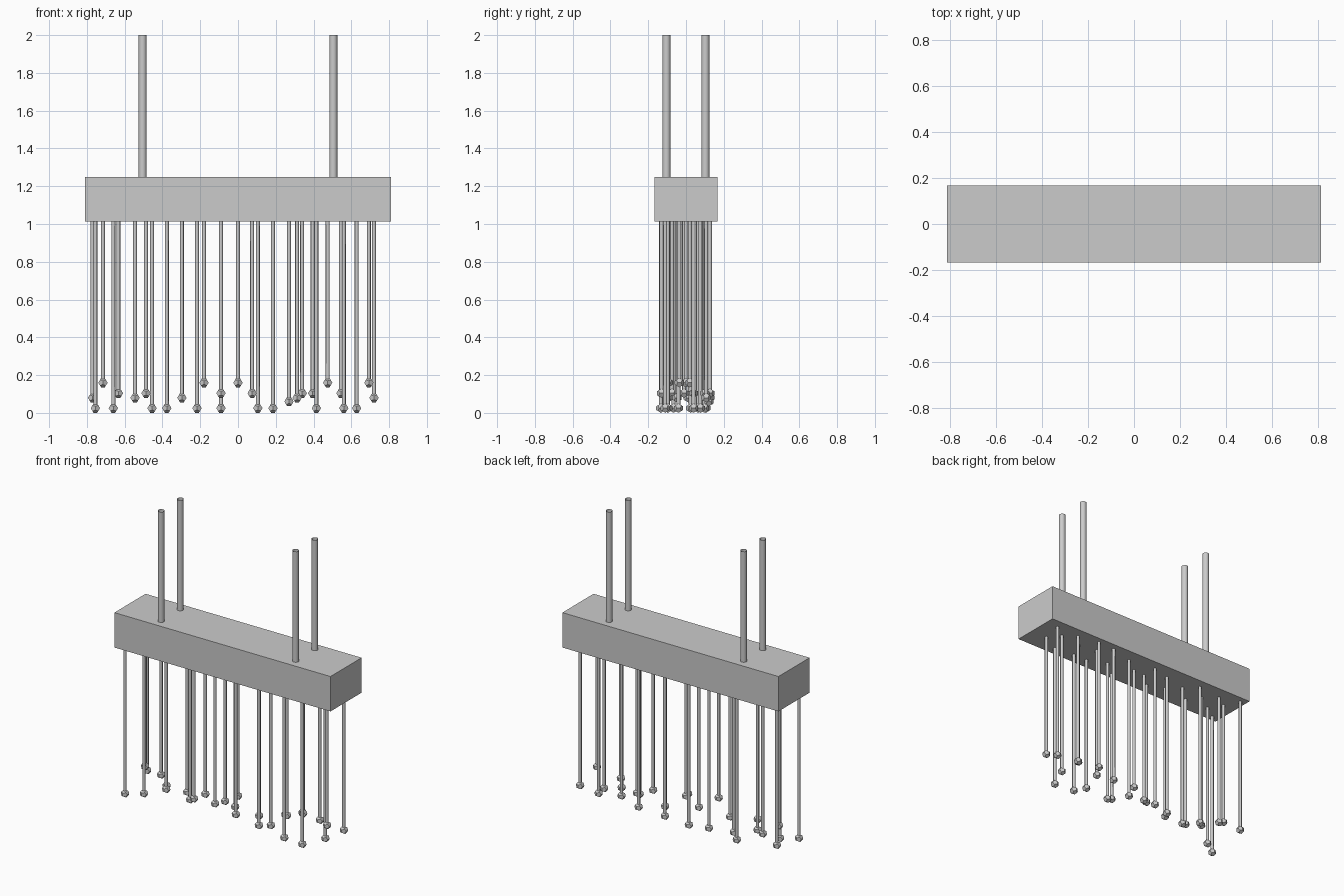
import bpy, bmesh, math
from mathutils import Vector

if "Cube" in bpy.data.objects:
    bpy.data.objects.remove(bpy.data.objects["Cube"])


def finish(bm, name, smooth=False):
    bmesh.ops.recalc_face_normals(bm, faces=bm.faces)
    me = bpy.data.meshes.new(name)
    bm.to_mesh(me)
    bm.free()
    for p in me.polygons:
        p.use_smooth = smooth
    ob = bpy.data.objects.new(name, me)
    bpy.context.collection.objects.link(ob)
    return ob


def tube(name, x, y, z0, z1, r, sides):
    """Open-ended upright cylinder."""
    bm = bmesh.new()
    bmesh.ops.create_cone(bm, cap_ends=False, segments=sides, radius1=r, radius2=r, depth=z1 - z0)
    bmesh.ops.translate(bm, verts=bm.verts, vec=(x, y, (z0 + z1) / 2))
    return finish(bm, name, True)


def bead_mesh(r):
    """Twelve-sided faceted bead with a flat edge at top and bottom."""
    t = (1 + math.sqrt(5)) / 2
    s = 1 / t
    pts = [(a, b, c) for a in (-1, 1) for b in (-1, 1) for c in (-1, 1)]
    for a in (-1, 1):
        for b in (-1, 1):
            pts += [(0, a * t, b * s), (a * s, 0, b * t), (a * t, b * s, 0)]
    bm = bmesh.new()
    for p in pts:
        bm.verts.new(Vector(p) * r / math.sqrt(3))
    bmesh.ops.convex_hull(bm, input=bm.verts)
    bmesh.ops.dissolve_limit(bm, angle_limit=math.radians(5), verts=bm.verts, edges=bm.edges)
    return bm


# Ceiling housing
BOTTOM, TOP = 1.013, 1.25
bm = bmesh.new()
bmesh.ops.create_cube(bm, size=1)
bmesh.ops.scale(bm, verts=bm.verts, vec=(1.622, 0.334, TOP - BOTTOM))
bmesh.ops.translate(bm, verts=bm.verts, vec=(0, 0, (TOP + BOTTOM) / 2))
finish(bm, "housing")

# Four hanging rods
for sx in (-1, 1):
    for sy in (-1, 1):
        tube("hanging_rod", sx * 0.505, sy * 0.103, TOP, 2.0, 0.021, 16)

# Strands grouped by bead height: (x, y) positions
strands = {
    0.025: [(-.755, -.133), (-.66, -.066), (-.455, .105), (-.377, .025), (-.217, .064),
            (-.09, .098), (.105, .076), (.185, -.04), (.415, -.096), (.56, -.11), (.628, .04)],
    0.06: [(.27, .122)],
    0.08: [(-.77, .125), (-.545, .012), (-.297, -.048), (.313, -.095), (.72, .107)],
    0.104: [(-.633, .08), (-.487, -.074), (-.09, -.01), (.075, -.13), (.34, .04),
            (.395, .127), (.545, .1)],
    0.16: [(-.715, .025), (-.18, -.093), (0, 0), (.475, .02), (.693, -.035)],
}
for z, places in strands.items():
    for x, y in places:
        tube("strand", x, y, z, BOTTOM, 0.0105, 8)
        bm = bead_mesh(0.0265)
        bmesh.ops.translate(bm, verts=bm.verts, vec=(x, y, z))
        finish(bm, "bead")
